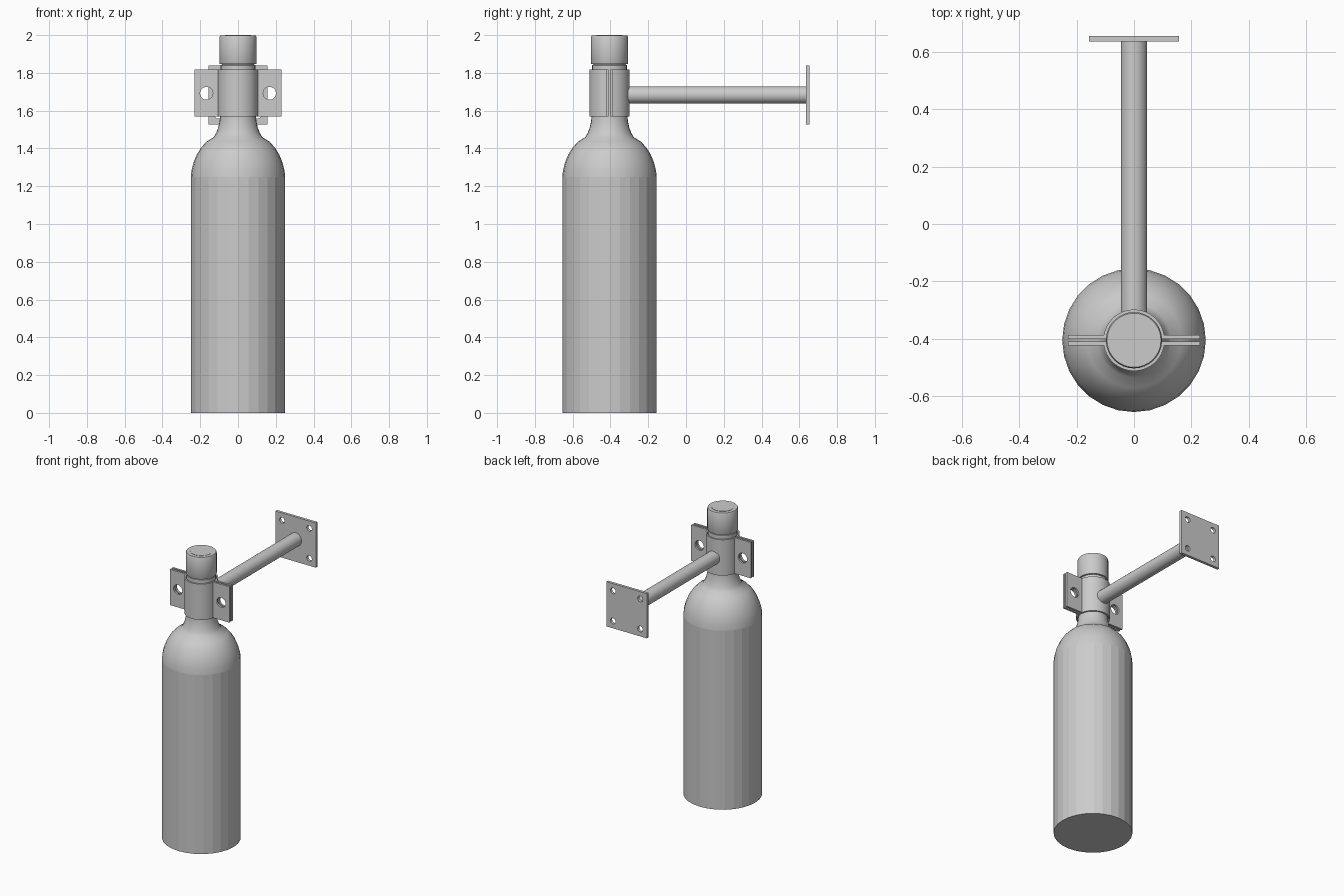
import bpy, bmesh, math
from mathutils import Matrix, Vector

if "Cube" in bpy.data.objects:
    bpy.data.objects.remove(bpy.data.objects["Cube"], do_unlink=True)

AXIS_Y = -0.405   # bottle axis
ROD_Z = 1.683     # height of the wall arm

grey = bpy.data.materials.new("plain grey")
grey.use_nodes = True
GREY = (0.6, 0.6, 0.6, 1)
grey.diffuse_color = GREY
grey.node_tree.nodes["Principled BSDF"].inputs["Base Color"].default_value = GREY


def finish(name, bm, smooth=None):
    bmesh.ops.recalc_face_normals(bm, faces=bm.faces)
    mesh = bpy.data.meshes.new(name)
    bm.to_mesh(mesh)
    bm.free()
    mesh.materials.append(grey)
    ob = bpy.data.objects.new(name, mesh)
    bpy.context.collection.objects.link(ob)
    bpy.ops.object.select_all(action='DESELECT')
    ob.select_set(True)
    bpy.context.view_layer.objects.active = ob
    if smooth:
        bpy.ops.object.shade_smooth_by_angle(angle=math.radians(smooth))
    return ob


def lathe(name, profile, sides, smooth):
    """Spin (radius, z) points around the bottle axis and cap both ends."""
    bm = bmesh.new()
    rings = []
    for r, z in profile:
        rings.append([bm.verts.new((r * math.cos(a), AXIS_Y + r * math.sin(a), z))
                      for a in (2 * math.pi * i / sides for i in range(sides))])
    for lo, hi in zip(rings, rings[1:]):
        for i in range(sides):
            j = (i + 1) % sides
            bm.faces.new((lo[i], lo[j], hi[j], hi[i]))
    bm.faces.new(rings[0])
    bm.faces.new(rings[-1])
    return finish(name, bm, smooth)


def rod(name, start, end, radius, sides, smooth=None):
    """Cylinder along y."""
    bm = bmesh.new()
    mid = (Vector(start) + Vector(end)) / 2
    bmesh.ops.create_cone(bm, cap_ends=True, segments=sides, radius1=radius, radius2=radius,
                          depth=abs(end[1] - start[1]),
                          matrix=Matrix.Translation(mid) @ Matrix.Rotation(math.pi / 2, 4, 'X'))
    return finish(name, bm, smooth)


def drill(ob, holes, radius, y):
    """Cut round holes along y at the given (x, z) centres."""
    for x, z in holes:
        cutter = rod("hole_cutter", (x, y - 0.1, z), (x, y + 0.1, z), radius, 20)
        cutter.hide_render = True
        mod = ob.modifiers.new("hole", 'BOOLEAN')
        mod.operation = 'DIFFERENCE'
        mod.solver = 'EXACT'
        mod.object = cutter
        bpy.context.view_layer.objects.active = ob
        bpy.ops.object.modifier_apply(modifier=mod.name)
        bpy.data.objects.remove(cutter, do_unlink=True)


# Bottle: straight faceted body, domed shoulder, flared neck
bottle = lathe("bottle", [(0.25, 0), (0.25, 1.25), (0.246, 1.285), (0.236, 1.325), (0.218, 1.368),
                          (0.195, 1.405), (0.165, 1.437), (0.128, 1.46), (0.115, 1.483),
                          (0.105, 1.51), (0.098, 1.54), (0.094, 1.575), (0.092, 1.84),
                          (0.085, 1.845), (0.085, 1.86)], 28, 40)
for p in bottle.data.polygons:
    if p.center.z < 1.25:
        p.use_smooth = False

# Cap with a softened rim and a flat centre disc
lathe("cap", [(0.085, 1.846), (0.096, 1.846), (0.098, 1.85), (0.098, 1.99),
              (0.094, 1.998), (0.07, 1.998)], 32, 60)
lathe("cap_disc", [(0.07, 1.99), (0.07, 2.0)], 32, 30)

# Clamp: two half shells with drilled flanges
GAP, THICK, R_OUT, R_IN, REACH = 0.005, 0.014, 0.107, 0.097, 0.23
for name, side in (("clamp_back", 1), ("clamp_front", -1)):
    def arc(r, h, n=20):
        a0 = math.asin(h / r)
        return [(r * math.cos(a), r * math.sin(a))
                for a in (a0 + (math.pi - 2 * a0) * i / n for i in range(n + 1))]
    outer = GAP + THICK
    outline = ([(REACH, GAP), (REACH, outer)] + arc(R_OUT, outer) +
               [(-REACH, outer), (-REACH, GAP)] + arc(R_IN, GAP)[::-1])
    bm = bmesh.new()
    base = bm.faces.new([bm.verts.new((x, AXIS_Y + side * y, 1.568)) for x, y in outline])
    top = bmesh.ops.extrude_face_region(bm, geom=[base])["geom"]
    bmesh.ops.translate(bm, vec=(0, 0, 0.25), verts=[v for v in top if isinstance(v, bmesh.types.BMVert)])
    clamp = finish(name, bm, 30)
    drill(clamp, [(-0.167, 1.692), (0.167, 1.692)], 0.034, AXIS_Y)

# Arm from the clamp to the wall plate
rod("wall_arm", (0, AXIS_Y + 0.099, ROD_Z), (0, 0.64, ROD_Z), 0.046, 28, 30)

# Square wall plate with four corner holes
bm = bmesh.new()
bmesh.ops.create_cube(bm, size=1, matrix=Matrix.Translation((0, 0.6455, ROD_Z)) @
                      Matrix.Diagonal((0.312, 0.019, 0.312, 1)))
plate = finish("wall_plate", bm)
drill(plate, [(sx * 0.105, ROD_Z + sz * 0.105) for sx in (-1, 1) for sz in (-1, 1)], 0.02, 0.6455)
